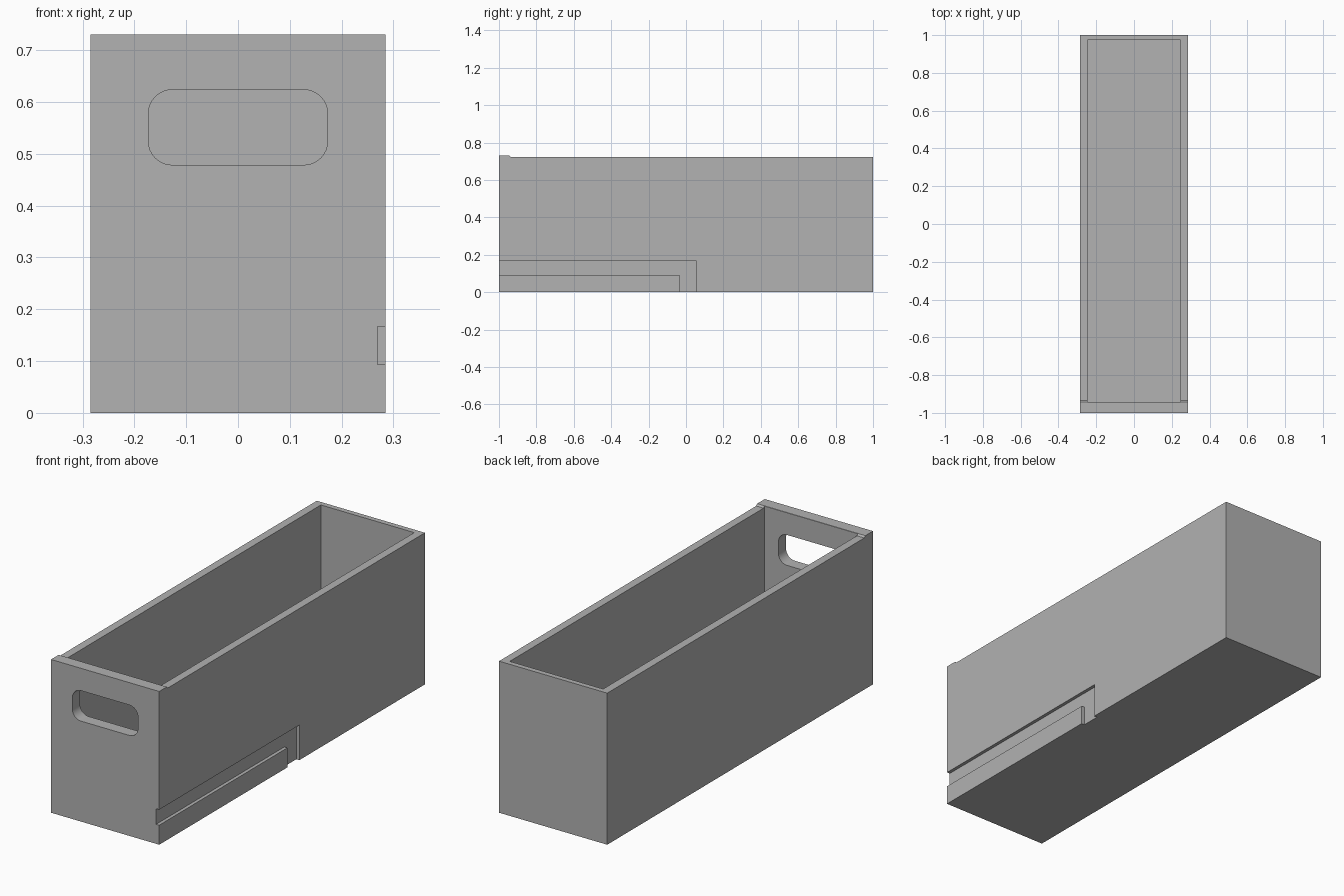
import bpy
import bmesh
from math import sin, cos, pi, radians
from mathutils import Vector

cube = bpy.data.objects.get("Cube")
if cube:
    bpy.data.objects.remove(cube, do_unlink=True)

# Single plain material
grey = bpy.data.materials.new("plain_grey")
grey.use_nodes = True
colour = (0.445, 0.445, 0.445, 1)
grey.diffuse_color = colour
grey.node_tree.nodes["Principled BSDF"].inputs["Base Color"].default_value = colour


def prism(name, points, direction):
    """Extrude a closed 3D outline along a direction into a solid."""
    bm = bmesh.new()
    face = bm.faces.new([bm.verts.new(p) for p in points])
    result = bmesh.ops.extrude_face_region(bm, geom=[face])
    moved = [v for v in result["geom"] if isinstance(v, bmesh.types.BMVert)]
    bmesh.ops.translate(bm, verts=moved, vec=Vector(direction))
    bmesh.ops.recalc_face_normals(bm, faces=bm.faces)
    mesh = bpy.data.meshes.new(name)
    bm.to_mesh(mesh)
    bm.free()
    mesh.materials.append(grey)
    obj = bpy.data.objects.new(name, mesh)
    bpy.context.collection.objects.link(obj)
    return obj


def side_prism(name, profile, x0, x1):
    return prism(name, [(x0, y, z) for y, z in profile], (x1 - x0, 0, 0))


def carve(target, cutter):
    """Subtract the cutter and discard it."""
    mod = target.modifiers.new(cutter.name, "BOOLEAN")
    mod.operation = "DIFFERENCE"
    mod.solver = "EXACT"
    mod.object = cutter
    bpy.context.view_layer.objects.active = target
    bpy.ops.object.modifier_apply(modifier=mod.name)
    bpy.data.objects.remove(cutter, do_unlink=True)


HALF_W, RIM, LIP = 0.285, 0.722, 0.73

# Box body with a slightly raised front lip
box = side_prism("storage_box", [(-1, 0), (1, 0), (1, RIM), (-0.935, RIM),
                                 (-0.943, LIP), (-1, LIP)], -HALF_W, HALF_W)

# Open interior
carve(box, side_prism("interior_cutter", [(-0.942, 0.035), (0.975, 0.035),
                                          (0.975, 1), (-0.942, 1)], -0.246, 0.246))

# Rounded handle opening through the front wall
outline = []
radius, steps = 0.046, 8
for i, (sx, sz) in enumerate([(1, 1), (-1, 1), (-1, -1), (1, -1)]):
    for k in range(steps + 1):
        a = (i + k / steps) * pi / 2
        outline.append((sx * (0.173 - radius) + radius * cos(a), -1.1,
                        0.551 + sz * (0.0725 - radius) + radius * sin(a)))
carve(box, prism("handle_cutter", outline, (0, 0.3, 0)))

# Angled channel in the left side, open at the front and the bottom
carve(box, side_prism("channel_cutter", [(-1.1, 0.093), (-0.035, 0.093), (-0.035, -0.1),
                                         (0.055, -0.1), (0.055, 0.167), (-1.1, 0.167)],
                      0.269, 0.4))

# Smooth the handle corners, keep all other edges crisp
bpy.ops.object.select_all(action="DESELECT")
box.select_set(True)
bpy.context.view_layer.objects.active = box
bpy.ops.object.shade_smooth_by_angle(angle=radians(30))
